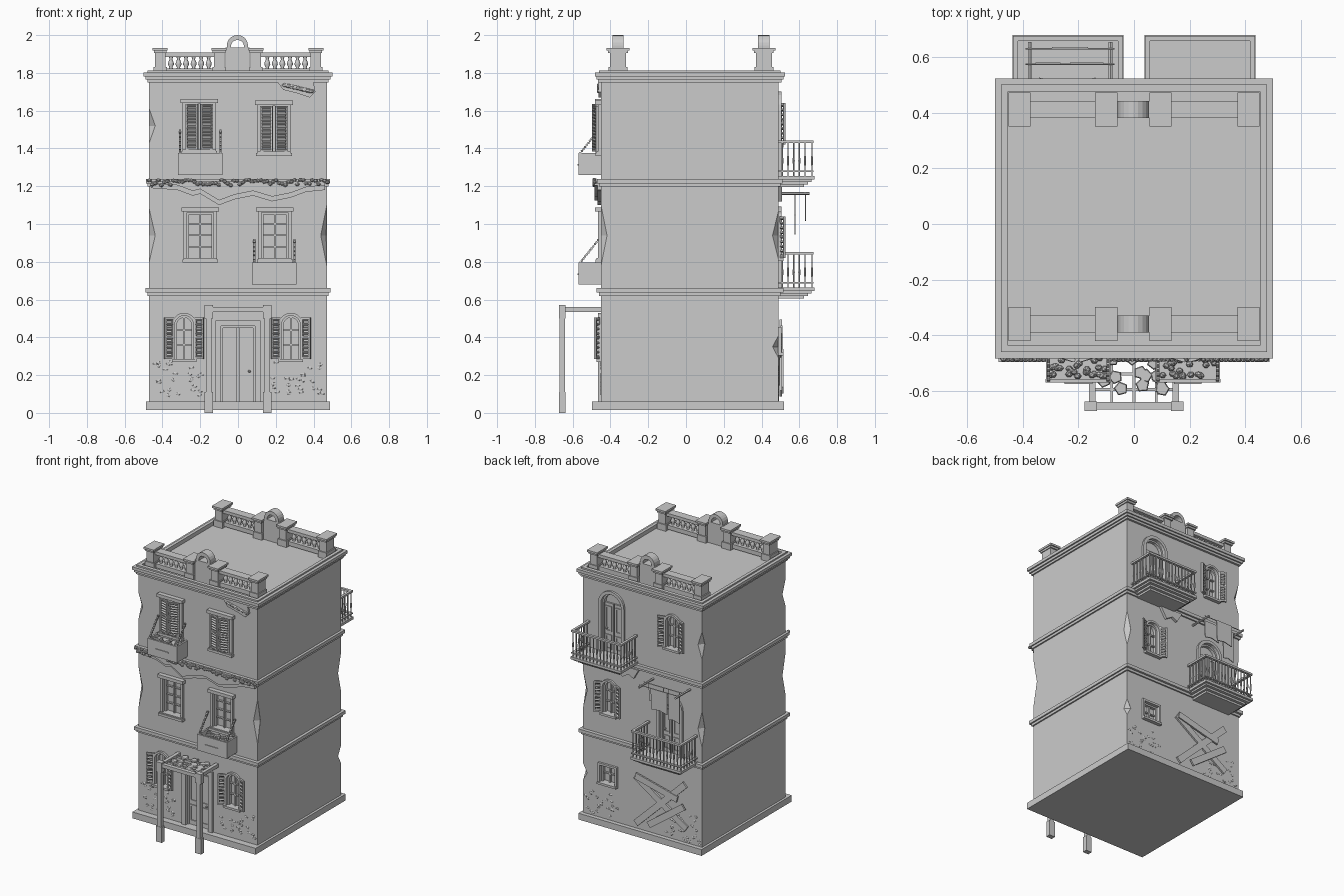
import bpy, bmesh, math, random
from mathutils import Vector, Matrix

random.seed(4)
cube = bpy.data.objects.get("Cube")
if cube:
    bpy.data.objects.remove(cube)

plaster = bpy.data.materials.new("plaster grey")
plaster.use_nodes = True
grey = (0.6, 0.6, 0.6, 1)
plaster.diffuse_color = grey
plaster.node_tree.nodes["Principled BSDF"].inputs["Base Color"].default_value = grey
FRONT, BACK, MID = -0.45, 0.49, 0.02


class Part:
    """Collects primitives into one named object. Depth d is measured outward from a facade."""

    def __init__(self, name, side=FRONT):
        self.name, self.side, self.bm = name, side, bmesh.new()

    def y(self, d):
        return self.side + (d if self.side > 0 else -d)

    def solid(self, x, y, z, size, rot=None):
        m = Matrix.Translation((x, y, z)) @ (rot or Matrix()) @ Matrix.Diagonal((*size, 1))
        bmesh.ops.create_cube(self.bm, size=1, matrix=m)

    def box(self, x0, x1, d0, d1, z0, z1, rot=None):
        self.solid((x0 + x1) / 2, self.y((d0 + d1) / 2), (z0 + z1) / 2,
                   (x1 - x0, abs(d1 - d0), z1 - z0), rot)

    def slab(self, hx, hy, z0, z1):
        self.solid(0, MID, (z0 + z1) / 2, (2 * hx, 2 * hy, z1 - z0))

    def band(self, hx, hy, z0, z1, inner=0.462):
        for s in (-1, 1):
            self.solid(s * (hx + inner) / 2, MID, (z0 + z1) / 2, (hx - inner, 2 * hy, z1 - z0))
            self.solid(0, MID + s * (hy + inner) / 2, (z0 + z1) / 2, (2 * inner, hy - inner, z1 - z0))

    def beam(self, a, b, t, sides=6):
        a, b = Vector(a), Vector(b)
        m = Matrix.Translation((a + b) / 2) @ (b - a).to_track_quat('Z', 'Y').to_matrix().to_4x4()
        bmesh.ops.create_cone(self.bm, cap_ends=True, segments=sides, radius1=t, radius2=t,
                              depth=(b - a).length, matrix=m)

    def rock(self, x, d, z, size):
        m = (Matrix.Translation((x, self.y(d), z)) @ Matrix.Diagonal((*size, 1))
             @ Matrix.Rotation(random.uniform(0, 6), 4, 'Y'))
        bmesh.ops.create_icosphere(self.bm, subdivisions=1, radius=1, matrix=m)

    def prism(self, pts, d0, d1):
        a, b = [[self.bm.verts.new((x, self.y(d), z)) for x, z in pts] for d in (d0, d1)]
        self.bm.faces.new(a)
        self.bm.faces.new(b)
        for i in range(len(a)):
            self.bm.faces.new((a[i - 1], a[i], b[i], b[i - 1]))

    def ring(self, outer, inner, d0, d1):
        for i in range(len(outer) - 1):
            self.prism((outer[i], outer[i + 1], inner[i + 1], inner[i]), d0, d1)

    def lathe(self, x, y, profile, n=8):
        rows = [[self.bm.verts.new((x + r * math.cos(k * math.tau / n), y + r * math.sin(k * math.tau / n), z))
                 for k in range(n)] for r, z in profile]
        for a, b in zip(rows, rows[1:]):
            for k in range(n):
                self.bm.faces.new((a[k - 1], a[k], b[k], b[k - 1]))

    def done(self, smooth=False):
        bmesh.ops.recalc_face_normals(self.bm, faces=self.bm.faces)
        mesh = bpy.data.meshes.new(self.name)
        self.bm.to_mesh(mesh)
        self.bm.free()
        mesh.materials.append(plaster)
        ob = bpy.data.objects.new(self.name, mesh)
        bpy.context.collection.objects.link(ob)
        if smooth:
            mesh.shade_smooth()
        return ob


def arch(u, w, z0, z1, n=10):
    r = w / 2
    return ([(u + r, z0)] + [(u + r * math.cos(math.pi * k / n), z1 - r + r * math.sin(math.pi * k / n))
                             for k in range(n + 1)] + [(u - r, z0)])


def rect(u, w, z0, z1):
    return [(u + w / 2, z0), (u + w / 2, z1), (u - w / 2, z1), (u - w / 2, z0)]


openings = Part("opening_cutter")


def window(name, side, shape, u, w, z0, z1, cols=2, rows=3, trim=0.015, door=False):
    openings.side = side
    openings.prism(shape(u, w, z0, z1), -0.03, 0.1)
    p = Part(name, side)
    p.ring(shape(u, w + 2 * trim, z0 - (0 if door else trim), z1 + trim), shape(u, w, z0, z1), -0.005, 0.015)
    p.ring(shape(u, w, z0, z1), shape(u, w - 0.022, z0, z1 - 0.011), -0.03, -0.008)
    if door:    # two leaves with raised panels
        h = z1 - z0 - (w / 2 if shape is arch else 0)
        for s in (-1, 1):
            c = u + s * w / 4
            p.box(c - w / 4 + 0.004, c + w / 4 - 0.004, -0.03, -0.018, z0, z0 + h)
            for a, b in ((0.06, 0.36), (0.42, 0.94)):
                outer = rect(c, w / 2 - 0.03, z0 + a * h, z0 + b * h)
                inner = rect(c, w / 2 - 0.05, z0 + a * h + 0.01, z0 + b * h - 0.01)
                p.ring(outer + outer[:1], inner + inner[:1], -0.018, -0.012)
        p.rock(u + w / 2 - 0.03, -0.01, z0 + 0.4 * (z1 - z0), (0.008, 0.01, 0.008))
    else:       # sill and glazing bars
        p.box(u - w / 2 - trim, u + w / 2 + trim, -0.03, 0.025, z0 - trim, z0)
        for i in range(1, cols):
            x = u - w / 2 + w * i / cols
            p.box(x - 0.005, x + 0.005, -0.03, -0.014, z0, z1)
        for j in range(1, rows):
            z = z0 + (z1 - z0) * j / rows
            p.box(u - w / 2, u + w / 2, -0.03, -0.016, z - 0.004, z + 0.004)
    p.done()


def shutter(name, side, x0, x1, z0, z1, d, slats, hinge, swing):
    p = Part(name, side)
    for a, b in ((x0, x0 + 0.01), (x1 - 0.01, x1)):
        p.box(a, b, d, d + 0.012, z0, z1)
    for z in (z0, (z0 + z1) / 2, z1 - 0.012):
        p.box(x0, x1, d, d + 0.012, z, z + 0.012)
    tilt = Matrix.Rotation(math.radians(35 if side < 0 else -35), 4, 'X')
    for k in range(slats):
        z = z0 + (z1 - z0) * (k + 0.5) / slats
        p.box(x0 + 0.008, x1 - 0.008, d + 0.001, d + 0.012, z - 0.005, z + 0.005, tilt)
    bmesh.ops.rotate(p.bm, verts=p.bm.verts, cent=(hinge, p.y(d), z0), matrix=Matrix.Rotation(swing, 3, 'Z'))
    p.done()


# Front doors and windows
window("front_door", FRONT, rect, 0, 0.18, 0.06, 0.46, trim=0.03, door=True)
for u, z in ((-0.2, 0.82), (0.195, 0.82), (-0.205, 1.395), (0.19, 1.385)):
    window("front_window", FRONT, rect, u, 0.14, z, z + 0.24, rows=4, trim=0.018)
    lintel = Part("window_lintel")
    lintel.box(u - 0.1, u + 0.1, 0, 0.032, z + 0.245, z + 0.268)
    lintel.box(u - 0.095, u + 0.095, 0, 0.03, z - 0.025, z - 0.008)
    lintel.done()
    if z > 1:
        for s in (-1, 1):
            c = u + s * 0.036
            shutter("louvred_shutter", FRONT, c - 0.034, c + 0.034, z, z + 0.24, 0.016, 14,
                    c + s * 0.034, s * 0.3)

# Arched windows with side shutters standing ajar, front and back
for side, u, z in ((FRONT, -0.285, 0.285), (FRONT, 0.28, 0.285), (BACK, -0.24, 1.42), (BACK, 0.26, 0.82)):
    window("arched_window", side, arch, u, 0.1, z, z + 0.23)
    for s in (-1, 1):
        c = u + s * 0.085
        shutter("side_shutter", side, c - 0.026, c + 0.026, z, z + 0.22, 0.004, 9, c - s * 0.026,
                s * (0.45 if side > 0 else -0.45))

# Back doors and small window
for u, z, top in ((0.24, 1.25, 1.68), (-0.22, 0.66, 1.07)):
    window("balcony_door", BACK, arch, u, 0.16, z, top, trim=0.022, door=True)
window("small_window", BACK, rect, 0.27, 0.12, 0.32, 0.44, rows=2)

# Walls, with chipped corners and openings cut out
walls = Part("walls")
walls.slab(0.47, 0.47, 0.02, 1.785)
walls = walls.done()
for x, y, z, h in ((-1, -1, 1.52, 0.09), (-1, -1, 0.94, 0.14), (1, -1, 0.94, 0.16),
                   (1, 1, 0.94, 0.13), (1, 1, 0.35, 0.06), (-1, 1, 0.9, 0.13), (-1, 1, 1.5, 0.1)):
    m = (Matrix.Translation((x * 0.47, MID + y * 0.47, z)) @ Matrix.Diagonal((0.035, 0.035, h, 1))
         @ Matrix.Rotation(0.1, 4, 'Z'))
    bmesh.ops.create_uvsphere(openings.bm, u_segments=4, v_segments=2, radius=1, matrix=m)
cutter = openings.done()
cutter.hide_render = True
cut = walls.modifiers.new("cut", 'BOOLEAN')
cut.operation, cut.object, cut.solver = 'DIFFERENCE', cutter, 'EXACT'
bpy.context.view_layer.objects.active = walls
bpy.ops.object.modifier_apply(modifier="cut")
bpy.data.objects.remove(cutter)

# Plinth, string courses, cornice
trim = Part("plinth_and_courses")
trim.band(0.487, 0.5, 0.015, 0.06)
trim.slab(0.463, 0.463, 0.015, 0.02)
trim.box(-0.487, 0.487, 0.025, 0.047, 0.015, 0.06)
for hx, hy, z0, z1 in ((0.48, 0.48, 0.62, 0.637), (0.49, 0.495, 0.637, 0.66), (0.48, 0.48, 1.198, 1.215),
                       (0.488, 0.492, 1.215, 1.238), (0.48, 0.485, 1.75, 1.765), (0.49, 0.495, 1.765, 1.782)):
    trim.band(hx, hy, z0, z1)
trim.band(0.5, 0.503, 1.782, 1.803, 0.455)
trim.band(0.478, 0.481, 1.803, 1.813, 0.455)
trim.done()

# Roof parapets, front and back
for yc in (-0.36, 0.412):
    p = Part("parapet", yc)
    for x in (-0.412, -0.1, 0.095, 0.412):
        for w, l, z0, z1 in ((0.07, 0.1, 1.78, 1.83), (0.055, 0.085, 1.83, 1.905),
                             (0.068, 0.105, 1.905, 1.918), (0.08, 0.122, 1.918, 1.932)):
            p.solid(x, yc, (z0 + z1) / 2, (w, l, z1 - z0))
    for s in (-1, 1):
        for z, t in ((1.808, 0.03), (1.896, 0.022)):
            p.solid(s * 0.255, yc, z, (0.27, 0.06, t))
    p.box(-0.065, 0.06, -0.03, 0.03, 1.78, 1.935)
    p.ring(arch(-0.003, 0.112, 1.935, 2.0), arch(-0.003, 0.07, 1.935, 1.974), -0.03, 0.03)
    p.done()
    b = Part("parapet_balusters")
    for s in (-1, 1):
        for k in range(6):
            b.lathe(s * (0.155 + k * 0.04), yc, ((0.012, 1.82), (0.008, 1.83), (0.016, 1.845), (0.014, 1.857),
                                                 (0.007, 1.872), (0.012, 1.887)))
    b.done(True)

# Porch
p = Part("porch")
for s in (-1, 1):
    for w, z0, z1 in ((0.045, 0, 0.11), (0.03, 0.11, 0.5), (0.045, 0.5, 0.57)):
        p.solid(s * 0.155, -0.655, (z0 + z1) / 2, (w, min(w, 0.034), z1 - z0))
    p.box(s * 0.15 - 0.012, s * 0.15 + 0.012, 0, 0.2, 0.535, 0.56)
p.box(-0.17, 0.17, 0.19, 0.218, 0.535, 0.56)
for x in (-0.08, 0, 0.08):
    p.box(x - 0.005, x + 0.005, 0, 0.2, 0.537, 0.55)
for d in (0.03, 0.085, 0.14):
    p.box(-0.15, 0.15, d, d + 0.01, 0.537, 0.55)
for k in range(16):
    m = Matrix.Translation((random.uniform(-0.12, 0.12), p.y(random.uniform(0.02, 0.17)), 0.553))
    bmesh.ops.create_cone(p.bm, cap_ends=True, segments=5, radius1=0.026, radius2=0.022, depth=0.008,
                          matrix=m @ Matrix.Rotation(random.uniform(0, 6), 4, 'Z'))
p.done()

# Flower boxes hung on chains
for u, z in ((0.193, 0.68), (-0.2, 1.26)):
    p = Part("flower_box")
    p.box(u - 0.118, u + 0.118, 0.107, 0.12, z, z + 0.115)
    p.box(u - 0.05, u + 0.05, 0.115, 0.125, z + 0.05, z + 0.058)
    for s in (-1, 1):
        p.box(u + s * 0.11 - 0.006, u + s * 0.11 + 0.006, 0, 0.12, z, z + 0.115)
        for k in range(12):
            t = k / 11
            p.solid(u + s * 0.107, p.y(0.015 + 0.095 * t), z + 0.235 - 0.12 * t, (0.011, 0.011, 0.011),
                    Matrix.Rotation(k * 0.8, 4, 'X'))
    p.box(u - 0.11, u + 0.11, 0, 0.11, z, z + 0.085)
    for k in range(30):
        p.rock(u + random.uniform(-0.1, 0.1), random.uniform(0.015, 0.1), z + 0.092, (0.014, 0.012, 0.016))
    p.done()

# Broken plaster, exposed rubble and pitted wall bases
p = Part("broken_plaster")
edge = [(-0.46, 1.19), (-0.32, 1.18), (-0.24, 1.15), (-0.2, 1.16), (-0.1, 1.1), (-0.02, 1.13), (0.08, 1.15),
        (0.18, 1.12), (0.28, 1.14), (0.36, 1.17), (0.46, 1.18)]
p.prism(edge + [(0.46, 1.21), (-0.46, 1.21)], 0, 0.018)
p.prism([(x, z + 0.025) for x, z in edge] + [(0.46, 1.225), (-0.46, 1.225)], 0, 0.034)
p.prism([(0.21, 1.75), (0.24, 1.71), (0.32, 1.69), (0.38, 1.67), (0.41, 1.7), (0.4, 1.75)], 0, 0.014)
for k in range(60):
    p.rock(-0.47 + k * 0.016, 0.035, random.uniform(1.205, 1.235), (0.013, 0.012, 0.011))
for k in range(9):
    p.rock(0.25 + k * 0.017, 0.013, 1.735 - k * 0.004, (0.02, 0.01, 0.012))
for side in (FRONT, BACK):
    p.side = side
    for k in range(50):
        x = random.choice((-1, 1)) * random.uniform(0.18, 0.45)
        p.rock(x, 0, random.uniform(0.07, 0.27), (0.014, 0.004, 0.009))
p.prism([(0.02, 1.2), (0.06, 1.13), (0.1, 1.15), (0.15, 1.12), (0.2, 1.2)], 0, 0.018)
p.done()

# Balconies
for u, z in ((0.237, 1.235), (-0.237, 0.645)):
    p = Part("balcony", BACK)
    for w, d, z0, z1 in ((0.2, 0.19, 0, 0.018), (0.185, 0.175, -0.012, 0), (0.165, 0.155, -0.026, -0.012),
                         (0.15, 0.135, -0.04, -0.026)):
        p.box(u - w, u + w, 0, d, z + z0, z + z1)
    for h, t in ((0.04, 0.008), (0.193, 0.014)):
        p.box(u - 0.198, u + 0.198, 0.168, 0.186, z + h, z + h + t)
        for s in (-1, 1):
            p.box(u + s * 0.189 - 0.009, u + s * 0.189 + 0.009, 0, 0.186, z + h, z + h + t)
    spots = [(u - 0.189 + k * 0.027, 0.177) for k in range(15)]
    spots += [(u + s * 0.189, 0.02 + k * 0.03) for s in (-1, 1) for k in range(5)]
    for x, d in spots:
        p.lathe(x, p.y(d), ((0.004, z + 0.015), (0.004, z + 0.07), (0.007, z + 0.1), (0.004, z + 0.13), (0.004, z + 0.2)), 6)
    p.done()

# Laundry lines, boarded opening
p = Part("laundry", BACK)
for x in (-0.375, -0.085):
    p.beam((x, p.y(0), 1.162), (x, p.y(0.165), 1.162), 0.008)
for d in (0.085, 0.14):
    p.beam((-0.39, p.y(d), 1.168), (-0.07, p.y(d), 1.168), 0.003)
for x, w, d, h in ((-0.17, 0.12, 0.085, 0.12), (-0.31, 0.09, 0.085, 0.22), (-0.23, 0.13, 0.14, 0.15)):
    p.prism(((x - w / 2, 1.17), (x + w / 2, 1.17), (x + w * 0.45, 1.17 - h), (x, 1.18 - h), (x - w * 0.5, 1.165 - h)),
            d, d + 0.006)
p.done()
p = Part("boards", BACK)
for k, (x, z, length, a) in enumerate(((-0.15, 0.3, 0.49, -34), (-0.15, 0.29, 0.54, 44), (-0.12, 0.4, 0.34, -14),
                                       (-0.2, 0.22, 0.34, 36))):
    p.solid(x, p.y(0.007 + 0.004 * k), z, (length, 0.012, 0.045), Matrix.Rotation(math.radians(a), 4, 'Y'))
p.done()
